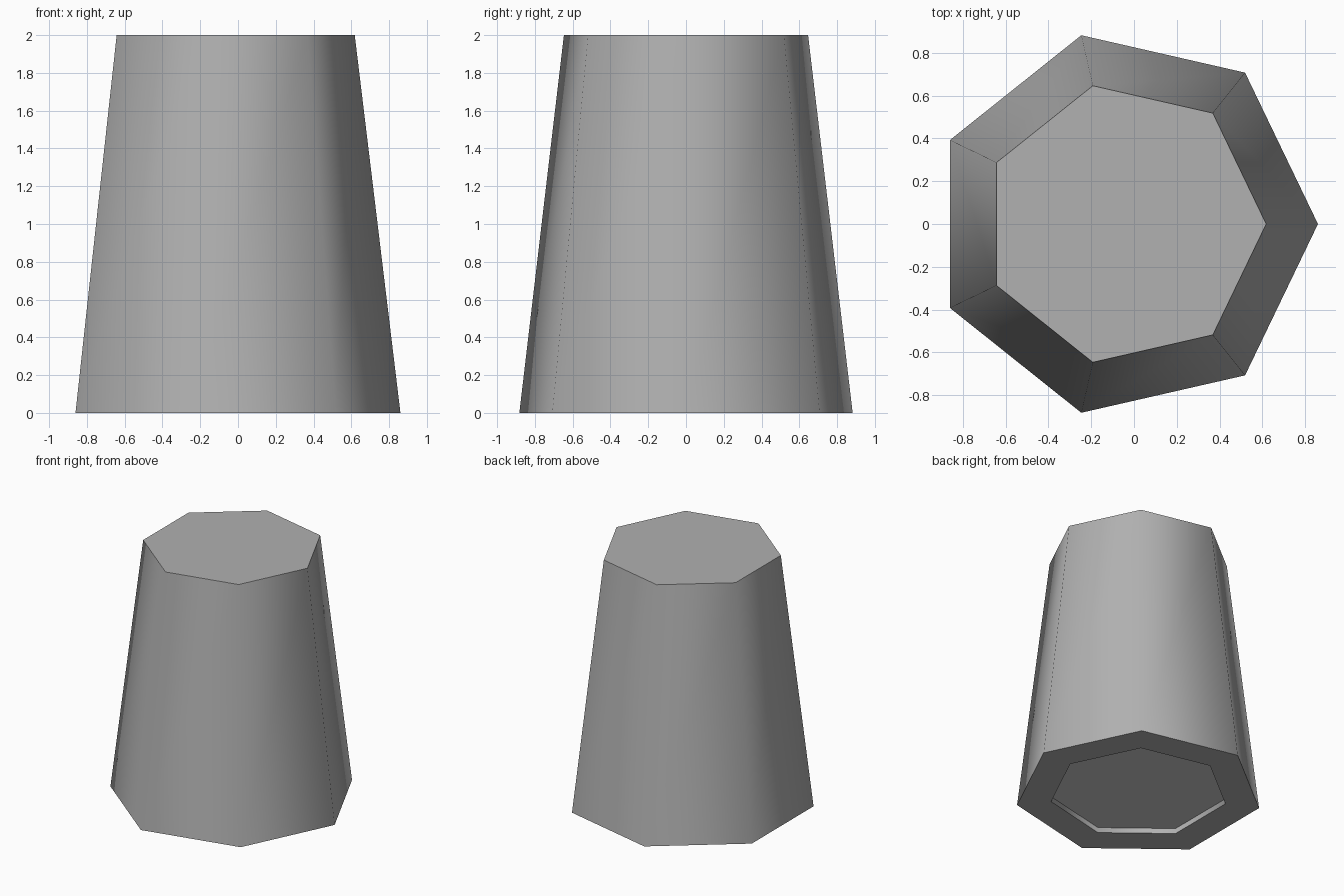
import bpy, bmesh
from math import cos, sin, pi, radians

if "Cube" in bpy.data.objects:
    bpy.data.objects.remove(bpy.data.objects["Cube"])

SIDES = 7
CENTRE_X = -0.045


def ring(bm, radius, z):
    """Regular seven-sided ring with one corner pointing to +x."""
    return [bm.verts.new((CENTRE_X + radius * cos(2 * pi * i / SIDES),
                          radius * sin(2 * pi * i / SIDES), z))
            for i in range(SIDES)]


def material(name, grey):
    mat = bpy.data.materials.new(name)
    mat.diffuse_color = (grey, grey, grey, 1)
    mat.use_nodes = True
    mat.node_tree.nodes["Principled BSDF"].inputs["Base Color"].default_value = mat.diffuse_color
    return mat


# Profile from the underside recess, over the rim, up to the top
profile = [(0.652, 0.042), (0.652, 0.0), (0.905, 0.0), (0.663, 2.0)]

bm = bmesh.new()
rings = [ring(bm, r, z) for r, z in profile]
for a, b in zip(rings, rings[1:]):
    for i in range(SIDES):
        j = (i + 1) % SIDES
        bm.faces.new((a[i], a[j], b[j], b[i]))

# Top cap, and recess ceiling in a lighter grey
bm.faces.new(rings[-1])
bm.faces.new(rings[0]).material_index = 1
bmesh.ops.recalc_face_normals(bm, faces=bm.faces[:])

mesh = bpy.data.meshes.new("tapered_block")
bm.to_mesh(mesh)
bm.free()
mesh.materials.append(material("dark_grey", 0.44))
mesh.materials.append(material("light_grey", 0.8))
block = bpy.data.objects.new("tapered_block", mesh)
bpy.context.collection.objects.link(block)

# Smooth around the sides, sharp at the caps and rim
bpy.context.view_layer.objects.active = block
block.select_set(True)
bpy.ops.object.shade_smooth_by_angle(angle=radians(60))
